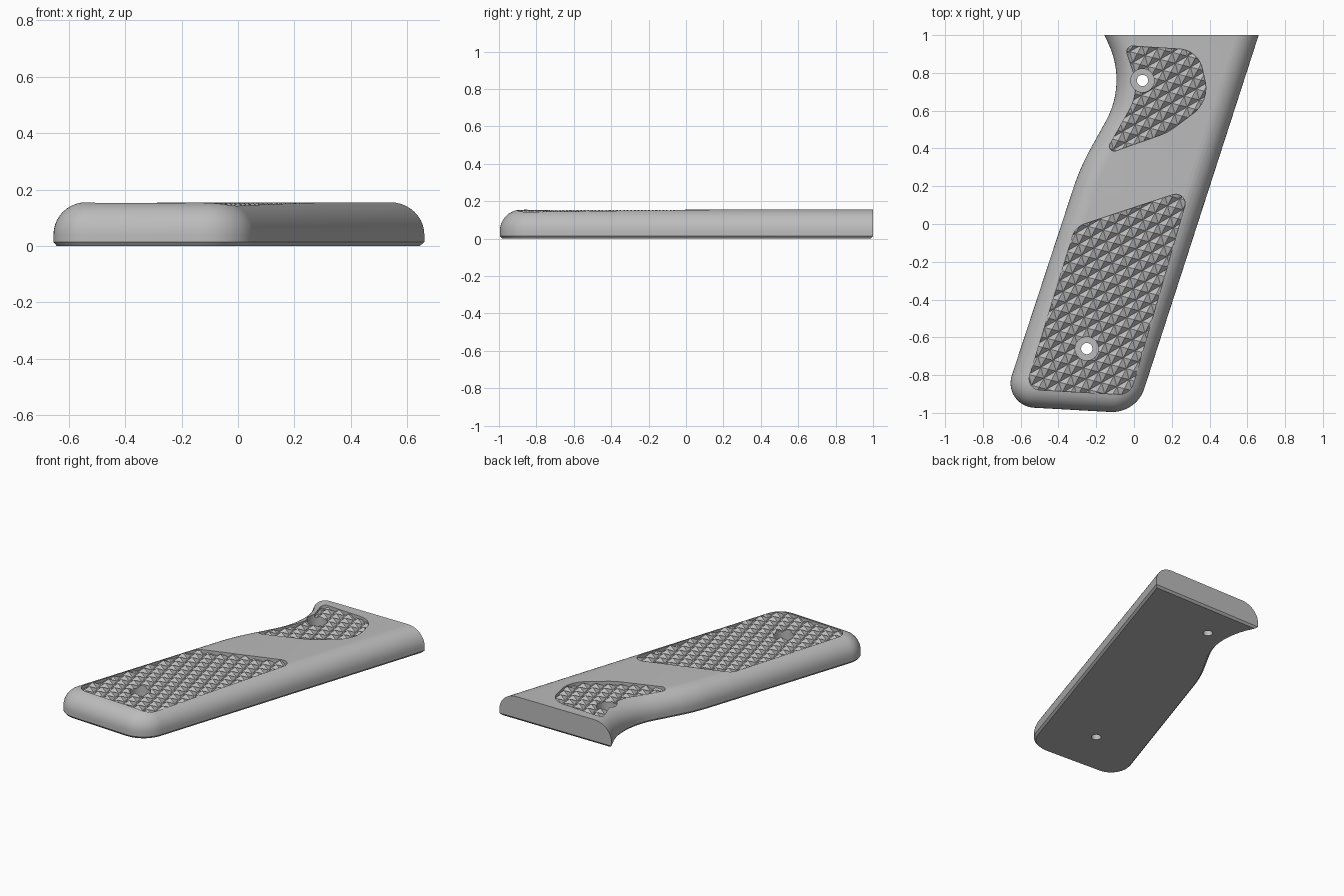
import bpy, bmesh, math
from mathutils import Vector

cube = bpy.data.objects.get("Cube")
if cube:
    bpy.data.objects.remove(cube, do_unlink=True)

TOP = 0.155
BACK = 1.0

grey = bpy.data.materials.new("matte grey")
grey.use_nodes = True
grey.diffuse_color = (0.5, 0.5, 0.5, 1)
grey.node_tree.nodes["Principled BSDF"].inputs["Base Color"].default_value = (0.5, 0.5, 0.5, 1)


def fillet(corners, steps=12):
    """Round each (x, y, radius) corner of a polygon."""
    pts = []
    n = len(corners)
    for i, (x, y, r) in enumerate(corners):
        p = Vector((x, y))
        a = (Vector(corners[i - 1][:2]) - p).normalized()
        b = (Vector(corners[(i + 1) % n][:2]) - p).normalized()
        if r == 0:
            pts.append(p)
            continue
        half = a.angle(b) / 2
        centre = p + (a + b).normalized() * r / math.sin(half)
        t = r / math.tan(half)
        start, end = p + a * t - centre, p + b * t - centre
        turn = math.pi - 2 * half
        for k in range(steps + 1):
            f = k / steps
            arc = (start * math.sin((1 - f) * turn) + end * math.sin(f * turn)) / math.sin(turn)
            pts.append(centre + arc)
    return pts


def inset(pts, d):
    """Move a counter-clockwise outline inwards by d."""
    out = []
    for i, p in enumerate(pts):
        e1 = (p - pts[i - 1]).normalized()
        e2 = (pts[(i + 1) % len(pts)] - p).normalized()
        n1, n2 = Vector((-e1.y, e1.x)), Vector((-e2.y, e2.x))
        out.append(p + (n1 + n2) * d / (1 + n1.dot(n2)))
    return out


def loft(bm, outline, layers):
    """Closed solid through (inset, height) layers of an outline."""
    rings = [[bm.verts.new((p.x, p.y, z)) for p in inset(outline, d)] for d, z in layers]
    n = len(outline)
    for lo, hi in zip(rings, rings[1:]):
        for i in range(n):
            j = (i + 1) % n
            bm.faces.new((lo[i], lo[j], hi[j], hi[i]))
    bm.faces.new(rings[0][::-1])
    bm.faces.new(rings[-1])


def to_object(bm, name):
    bmesh.ops.recalc_face_normals(bm, faces=bm.faces)
    mesh = bpy.data.meshes.new(name)
    bm.to_mesh(mesh)
    bm.free()
    mesh.materials.append(grey)
    obj = bpy.data.objects.new(name, mesh)
    bpy.context.collection.objects.link(obj)
    return obj


def boolean(obj, tool, operation):
    mod = obj.modifiers.new("cut", "BOOLEAN")
    mod.operation, mod.object, mod.solver = operation, tool, "EXACT"
    bpy.context.view_layer.objects.active = obj
    bpy.ops.object.modifier_apply(modifier=mod.name)
    bpy.data.objects.remove(tool, do_unlink=True)


def prism(name, outline, low, high):
    bm = bmesh.new()
    loft(bm, outline, [(0, low), (0, high)])
    return to_object(bm, name)


def checker_mould(name, centre, cells):
    """Slab whose underside is a skewed field of pyramid dents."""
    u = Vector((math.cos(math.radians(30)), math.sin(math.radians(30)))) * 0.075
    v = Vector((math.cos(math.radians(105)), math.sin(math.radians(105)))) * 0.06
    bm = bmesh.new()
    bmesh.ops.create_grid(bm, x_segments=cells, y_segments=cells, size=cells / 2)
    peaks = bmesh.ops.poke(bm, faces=bm.faces[:])["verts"]
    for vert in bm.verts:
        p = Vector(centre) + u * vert.co.x + v * vert.co.y
        vert.co = (p.x, p.y, TOP - 0.028)
    for vert in peaks:
        vert.co.z = TOP - 0.002
    roof = bmesh.ops.extrude_face_region(bm, geom=bm.faces[:])["geom"]
    for item in roof:
        if isinstance(item, bmesh.types.BMVert):
            item.co.z = TOP + 0.1
    return to_object(bm, name)


# Panel body: rounded edges, lower chamfer, flat cut back end
outline = fillet([
    (0.012, -1.003, 0.18), (0.741, 1.25, 0), (-0.28, 1.25, 0),
    (-0.035, 0.75, 0.45), (-0.285, 0.30, 1.2), (-0.70, -0.963, 0.13)])
R = 0.115
layers = [(0.012, 0), (0, 0.014)]
for k in range(11):
    a = k / 10 * math.pi / 2
    layers.append((R * (1 - math.cos(a)), TOP - R + R * math.sin(a)))
bm = bmesh.new()
loft(bm, outline, layers)
for point, normal in [((0, BACK, 0), (0, 1, 0)), ((0, BACK, 0.014), (0, 1, -0.85))]:
    cut = bmesh.ops.bisect_plane(bm, geom=bm.verts[:] + bm.edges[:] + bm.faces[:],
                                 plane_co=point, plane_no=normal, clear_outer=True)
    rim = [e for e in cut["geom_cut"] if isinstance(e, bmesh.types.BMEdge)]
    bmesh.ops.holes_fill(bm, edges=rim, sides=0)
body = to_object(bm, "grip_panel")

# Checkered patches
lower_patch = fillet([
    (-0.02, -0.905, 0.08), (0.295, 0.185, 0.05), (-0.31, -0.015, 0.1), (-0.575, -0.875, 0.06)])
upper_patch = fillet([
    (0.18, 0.485, 0.3), (0.40, 0.65, 0.17), (0.34, 0.92, 0.13), (-0.05, 0.945, 0.03),
    (0.03, 0.70, 0.25), (-0.16, 0.365, 0.025)])
for patch, centre, cells in [(lower_patch, (-0.15, -0.36), 34), (upper_patch, (0.12, 0.66), 18)]:
    pocket = prism("patch_cutter", patch, TOP - 0.04, TOP + 0.05)
    boolean(pocket, checker_mould("mould", centre, cells), "INTERSECT")
    boolean(body, pocket, "DIFFERENCE")

# Counterbored screw holes
for x, y in [(0.045, 0.76), (-0.25, -0.66)]:
    for radius, low in [(0.062, 0.075), (0.03, -0.1)]:
        circle = [Vector((x + radius * math.cos(t * math.pi / 16), y + radius * math.sin(t * math.pi / 16)))
                  for t in range(32)]
        boolean(body, prism("hole_cutter", circle, low, TOP + 0.1), "DIFFERENCE")

# Smooth rounded sides, crisp creases
bpy.ops.object.select_all(action="DESELECT")
body.select_set(True)
bpy.context.view_layer.objects.active = body
bpy.ops.object.shade_smooth_by_angle(angle=math.radians(25))
